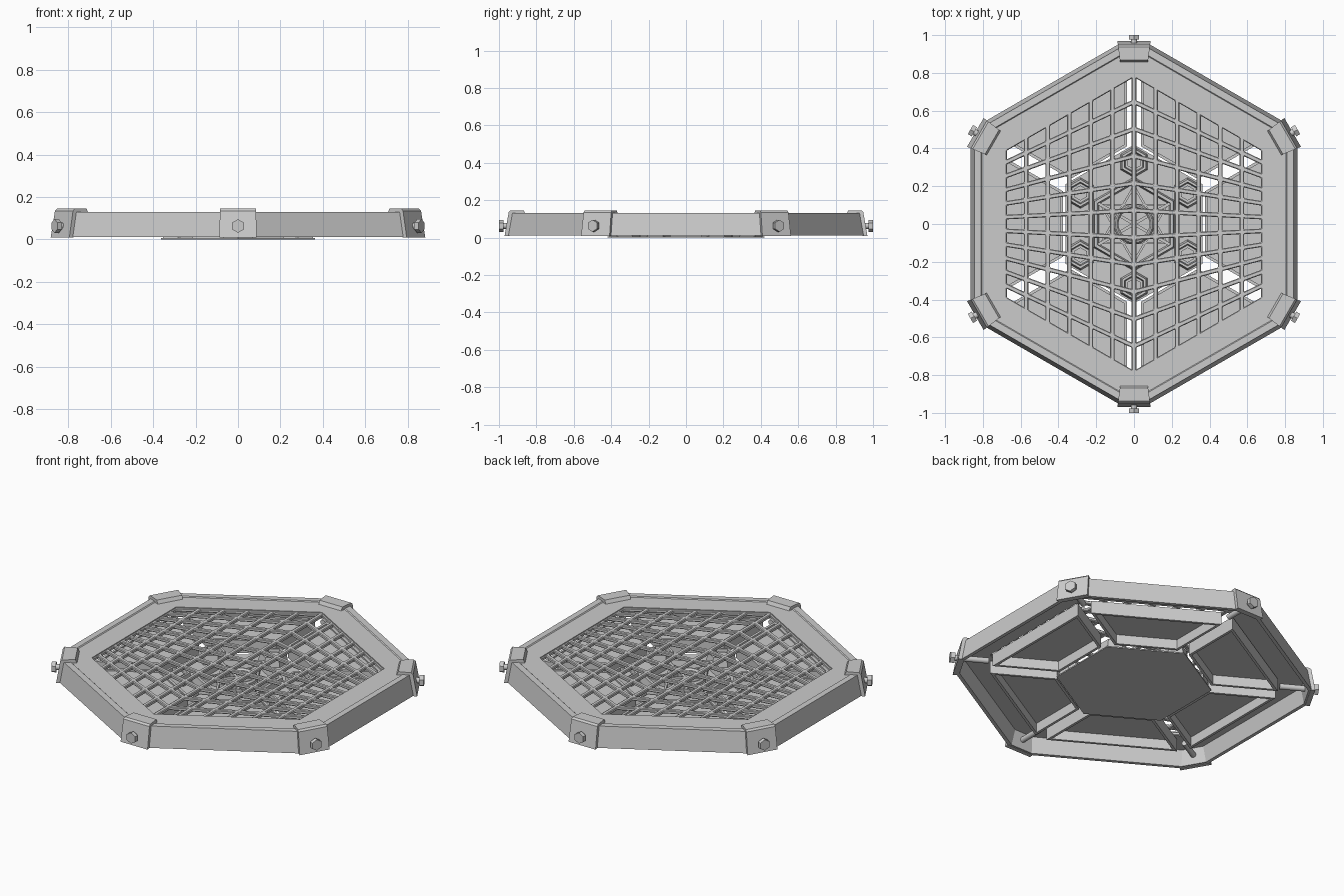
import bpy, bmesh
from math import pi, cos, sin, tan, radians
from mathutils import Matrix, Vector

if "Cube" in bpy.data.objects:
    bpy.data.objects.remove(bpy.data.objects["Cube"], do_unlink=True)

T30 = tan(pi / 6)
C30 = cos(pi / 6)
SIDES = [Matrix.Rotation(k * pi / 3, 4, 'Z') for k in range(6)]
CORNERS = [Matrix.Rotation(k * pi / 3 + pi / 6, 4, 'Z') for k in range(6)]
RADIAL = Matrix.Rotation(pi / 2, 4, 'Y')    # local z points outward


def finish(name, bm, smooth=False):
    bmesh.ops.remove_doubles(bm, verts=bm.verts, dist=1e-5)
    bmesh.ops.recalc_face_normals(bm, faces=bm.faces)
    mesh = bpy.data.meshes.new(name)
    bm.to_mesh(mesh)
    bm.free()
    obj = bpy.data.objects.new(name, mesh)
    bpy.context.collection.objects.link(obj)
    if smooth:
        bpy.ops.object.select_all(action='DESELECT')
        obj.select_set(True)
        bpy.context.view_layer.objects.active = obj
        bpy.ops.object.shade_smooth_by_angle(angle=radians(35))
    return obj


def ngon(n, r, phase=0.0):
    return [(r * cos(2 * pi * i / n + phase), r * sin(2 * pi * i / n + phase))
            for i in range(n)]


def loft(bm, loops, matrix=Matrix(), closed=True):
    """Bridge (outline, height) loops; closed wraps round, open gets caps."""
    rows = [[bm.verts.new(matrix @ Vector((x, y, z))) for x, y in pts]
            for pts, z in loops]
    count = len(rows[0])
    for i in range(len(rows) if closed else len(rows) - 1):
        a, b = rows[i], rows[(i + 1) % len(rows)]
        for j in range(count):
            k = (j + 1) % count
            bm.faces.new((a[j], a[k], b[k], b[j]))
    if not closed:
        bm.faces.new(rows[0])
        bm.faces.new(rows[-1])


def prism(bm, pts, z0, z1, matrix=Matrix()):
    loft(bm, [(pts, z0), (pts, z1)], matrix, closed=False)


def bar(bm, length, half, z0, z1, matrix):
    prism(bm, [(0, -half), (length, -half), (length, half), (0, half)], z0, z1, matrix)


def cut_hex(apothem, chamfer):
    """Hexagon outline with its six corners cut off."""
    r = apothem / C30 - chamfer * T30
    pts = []
    for m in CORNERS:
        for t in (-chamfer, chamfer):
            p = m @ Vector((r, t, 0))
            pts.append((p.x, p.y))
    return pts


def trapezoid(inset):
    """Outline of one sector tray, shrunk by inset."""
    a, b = 0.375 + inset, 0.69 - inset
    gap = (0.038 + inset) / C30
    ya, yb = a * T30 - gap, b * T30 - gap
    return [(a, -ya), (b, -yb), (b, yb), (a, ya)]


# Hollow outer frame with a raised rim
bm = bmesh.new()
profile = [(0.865, 0.07, 0.01), (0.845, 0.07, 0.13), (0.81, 0.06, 0.13),
           (0.805, 0.06, 0.125), (0.68, 0, 0.125), (0.68, 0, 0.1),
           (0.825, 0.06, 0.1), (0.845, 0.07, 0.01)]
loft(bm, [(cut_hex(a, c), z) for a, c, z in profile])
finish("outer_frame", bm)

# Grille: two half hexagons split into tapering rows and columns
bm = bmesh.new()
COLS, ROWS, W = 6, 11, 0.685
for side in (-1, 1):
    grid = []
    for i in range(COLS + 1):
        x = W * i / COLS
        half = (2 * W - x) * T30
        grid.append([bm.verts.new((side * x, half * (2 * j / ROWS - 1), 0.11))
                     for j in range(ROWS + 1)])
    for i in range(COLS):
        for j in range(ROWS):
            quad = (grid[i][j], grid[i + 1][j], grid[i + 1][j + 1], grid[i][j + 1])
            bm.faces.new(quad if side > 0 else quad[::-1])
bmesh.ops.remove_doubles(bm, verts=bm.verts, dist=1e-5)
cells = list(bm.faces)
bmesh.ops.inset_individual(bm, faces=cells, thickness=0.012, use_even_offset=True)
bmesh.ops.delete(bm, geom=cells, context='FACES')
grille = finish("grille", bm)
solid = grille.modifiers.new("thickness", 'SOLIDIFY')
solid.thickness = 0.02
solid.offset = 0
bevel = grille.modifiers.new("soft_edges", 'BEVEL')
bevel.width = 0.004
bevel.segments = 1

# Six sector trays, open below
bm = bmesh.new()
for m in SIDES:
    out, inn = trapezoid(0), trapezoid(0.015)
    loft(bm, [(out, 0.01), (out, 0.085), (inn, 0.085), (inn, 0.01)], m)
    prism(bm, inn, 0.066, 0.076, m)
finish("sector_trays", bm)

# Corner brackets folded over the rim, narrowing inward
bm = bmesh.new()
hook = [(0.97, 0.008), (0.948, 0.135), (0.938, 0.145), (0.868, 0.145),
        (0.858, 0.125), (0.925, 0.125), (0.945, 0.008)]
for m in CORNERS:
    ends = [[bm.verts.new(m @ Vector((r, s * (0.088 - 0.13 * (0.97 - r)), z)))
             for r, z in hook] for s in (-1, 1)]
    for end in ends:
        bm.faces.new(end)
    for i in range(len(hook)):
        bm.faces.new((ends[0][i - 1], ends[0][i], ends[1][i], ends[1][i - 1]))
finish("corner_brackets", bm)

# Corner bolts: hexagonal heads and long shanks
heads, shanks = bmesh.new(), bmesh.new()
for m in CORNERS:
    axis = m @ Matrix.Translation((0, 0, 0.063)) @ RADIAL
    prism(heads, ngon(6, 0.032), 0.976, 1.0, axis)
    prism(shanks, ngon(16, 0.016), 0.79, 0.976, axis)
finish("bolt_heads", heads)
finish("bolt_shanks", shanks, smooth=True)

# Central base plate
bm = bmesh.new()
prism(bm, ngon(6, 0.42, pi / 6), 0.0, 0.007)
finish("base_plate", bm)

# Hub: hexagonal wall with sloped sides, spokes and star arms
bm = bmesh.new()
wall = [(0.25, 0.0), (0.24, 0.05), (0.222, 0.05), (0.212, 0.0)]
loft(bm, [(ngon(6, r, pi / 6), z) for r, z in wall])
for m in CORNERS:
    bar(bm, 0.225, 0.008, 0.005, 0.04, m)
    for s in (-1, 1):
        arm = m @ Matrix.Translation((0.2, 0, 0)) @ Matrix.Rotation(s * radians(150), 4, 'Z')
        bar(bm, 0.2, 0.006, 0.005, 0.032, arm)
finish("hub_struts", bm)

# Round hub ring with chamfered edges
bm = bmesh.new()
section = [(0.106, 0.005), (0.106, 0.045), (0.098, 0.055), (0.09, 0.055),
           (0.082, 0.045), (0.082, 0.005)]
loft(bm, [(ngon(32, r), z) for r, z in section])
finish("hub_ring", bm, smooth=True)

# Six tapered hexagonal studs on the plate corners
bm = bmesh.new()
cup = [(0.083, 0.0), (0.072, 0.06), (0.058, 0.06), (0.052, 0.007)]
for m in CORNERS:
    spot = m @ Matrix.Translation((0.328, 0, 0))
    loft(bm, [(ngon(6, r), z) for r, z in cup], spot)
    prism(bm, ngon(6, 0.04), 0.005, 0.05, spot)
finish("plate_studs", bm)
